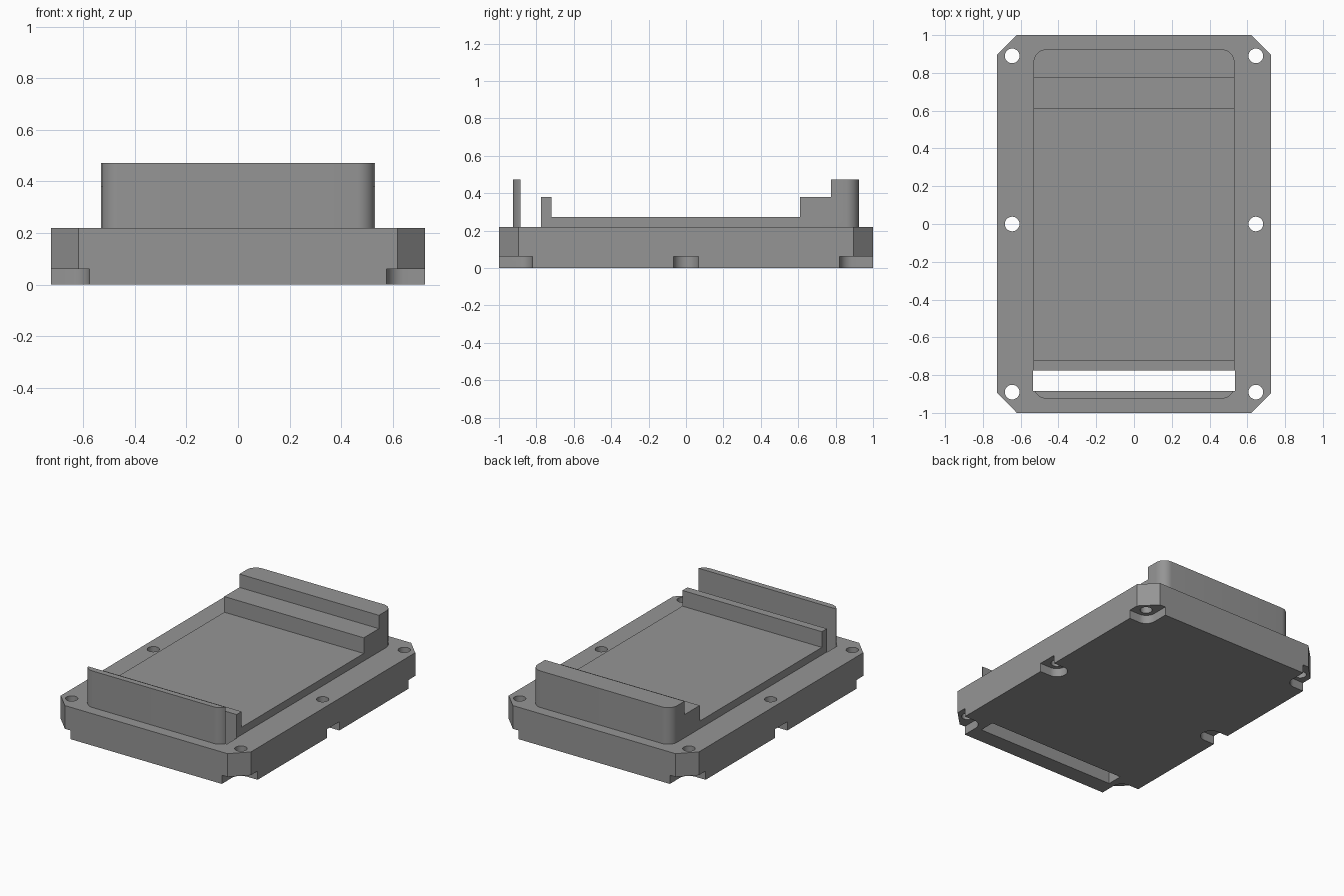
import bpy, bmesh, math
from mathutils import Vector

if "Cube" in bpy.data.objects:
    bpy.data.objects.remove(bpy.data.objects["Cube"])

grey = bpy.data.materials.new("mid_grey")
grey.diffuse_color = (0.3, 0.3, 0.3, 1)
grey.use_nodes = True
grey.node_tree.nodes["Principled BSDF"].inputs["Base Color"].default_value = grey.diffuse_color


def prism(name, pts, lo, hi, axis="z"):
    """Extrude a closed outline: xy outline along z, or yz outline along x."""
    bm = bmesh.new()
    place = (lambda a, b, c: (a, b, c)) if axis == "z" else (lambda a, b, c: (c, a, b))
    face = bm.faces.new([bm.verts.new(place(a, b, lo)) for a, b in pts])
    ext = bmesh.ops.extrude_face_region(bm, geom=[face])
    offset = Vector(place(0, 0, hi - lo))
    bmesh.ops.translate(bm, vec=offset, verts=[v for v in ext["geom"] if isinstance(v, bmesh.types.BMVert)])
    bmesh.ops.recalc_face_normals(bm, faces=bm.faces[:])
    mesh = bpy.data.meshes.new(name)
    bm.to_mesh(mesh)
    bm.free()
    mesh.materials.append(grey)
    obj = bpy.data.objects.new(name, mesh)
    bpy.context.collection.objects.link(obj)
    return obj


def combine(target, tool, operation):
    """Apply a boolean and remove the tool object."""
    bpy.context.view_layer.objects.active = target
    mod = target.modifiers.new("combine", "BOOLEAN")
    mod.object, mod.operation, mod.solver = tool, operation, "EXACT"
    bpy.ops.object.modifier_apply(modifier=mod.name)
    bpy.data.objects.remove(tool)


def arc(cx, cy, r, start, end, n):
    return [(cx + r * math.cos(math.radians(start + (end - start) * i / n)),
             cy + r * math.sin(math.radians(start + (end - start) * i / n))) for i in range(n + 1)]


def rect(x0, x1, y0, y1):
    return [(x0, y0), (x1, y0), (x1, y1), (x0, y1)]


# Base plate with chamfered corners
W, L, C = 0.725, 1.0, 0.105
base = prism("base_plate", [(-W + C, -L), (W - C, -L), (W, -L + C), (W, L - C),
                            (W - C, L), (-W + C, L), (-W, L - C), (-W, -L + C)], 0, 0.22)

# Through slot behind the front wall
combine(base, prism("slot_cutter", rect(-0.535, 0.535, -0.885, -0.775), -0.1, 0.4), "DIFFERENCE")

# Raised housing: rounded block carved by a stepped side profile
hx, hy, r = 0.532, 0.925, 0.07
outline = []
for sx, sy, a in ((1, 1, 0), (-1, 1, 90), (-1, -1, 180), (1, -1, 270)):
    outline += arc(sx * (hx - r), sy * (hy - r), r, a, a + 90, 10)
housing = prism("housing", outline, 0.1, 0.472)
steps = [(-0.885, -0.1), (-0.775, -0.1), (-0.775, 0.38), (-0.72, 0.38), (-0.72, 0.272),
         (0.61, 0.272), (0.61, 0.38), (0.775, 0.38), (0.775, 0.6), (-0.885, 0.6)]
combine(housing, prism("step_cutter", steps, -1, 1, "x"), "DIFFERENCE")
combine(base, housing, "UNION")

# Screw holes, with open recesses underneath
px, py, pr = 0.645, 0.89, 0.068
for sx in (-1, 1):
    for sy in (-1, 0, 1):
        x, y = sx * px, sy * py
        if sy:
            shape = arc(px, py, pr, 180, 270, 10) + [(0.9, py - pr), (0.9, 1.1), (px - pr, 1.1)]
            shape = [(sx * a, sy * b) for a, b in shape]
        else:
            shape = [(sx * a, b) for a, b in arc(px, 0, pr, 90, 270, 20) + [(0.9, -pr), (0.9, pr)]]
        combine(base, prism("recess_cutter", shape, -0.1, 0.06), "DIFFERENCE")
        combine(base, prism("hole_cutter", arc(x, y, 0.039, 0, 345, 23), -0.2, 0.5), "DIFFERENCE")

base.name = "case_base"
bpy.ops.object.select_all(action="DESELECT")
base.select_set(True)
bpy.context.view_layer.objects.active = base
bpy.ops.object.shade_smooth_by_angle(angle=math.radians(30))
